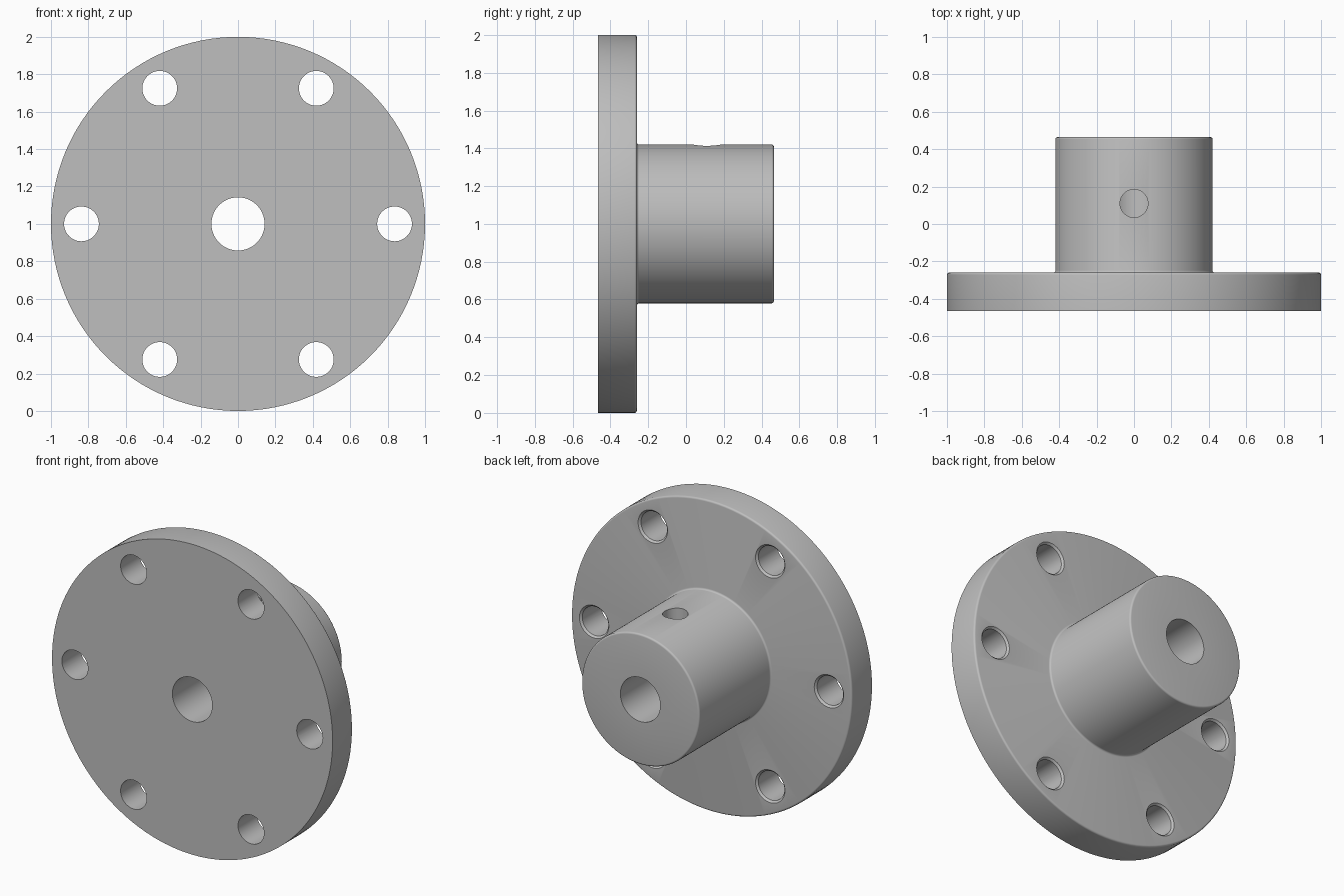
import bpy, bmesh
from math import pi, cos, sin, radians
from mathutils import Matrix, Vector

old = bpy.data.objects.get("Cube")
if old:
    bpy.data.objects.remove(old, do_unlink=True)

SEGMENTS = 128
CENTRE = Vector((0, 0, 1))
FRONT, FLANGE_BACK, HUB_BACK = -0.465, -0.26, 0.465
FLANGE_R, HUB_R, BORE_R = 1.0, 0.42, 0.142
BOLT_R, BOLT_CIRCLE, SCREW_R = 0.093, 0.837, 0.075
ROUND = 0.012

steel = bpy.data.materials.new("plain grey metal")
steel.use_nodes = True
grey = (0.52, 0.52, 0.52, 1)
steel.diffuse_color = grey
steel.node_tree.nodes["Principled BSDF"].inputs["Base Color"].default_value = grey


def arc(r, y, start, end, size=ROUND, steps=4):
    """Rounded corner of the profile, as (radius, y) points."""
    angles = [radians(start + (end - start) * i / steps) for i in range(steps + 1)]
    return [(r + size * cos(a), y + size * sin(a)) for a in angles]


def lathe(name, profile):
    """Revolve a closed (radius, y) profile about the y axis."""
    bm = bmesh.new()
    rings = []
    for i in range(SEGMENTS):
        a = 2 * pi * i / SEGMENTS
        rings.append([bm.verts.new((r * cos(a), y, r * sin(a))) for r, y in profile])
    n = len(profile)
    for i, ring in enumerate(rings):
        after = rings[(i + 1) % SEGMENTS]
        for j in range(n):
            k = (j + 1) % n
            bm.faces.new((ring[j], ring[k], after[k], after[j]))
    bmesh.ops.recalc_face_normals(bm, faces=bm.faces)
    mesh = bpy.data.meshes.new(name)
    bm.to_mesh(mesh)
    bm.free()
    obj = bpy.data.objects.new(name, mesh)
    bpy.context.collection.objects.link(obj)
    return obj


def cutter(name, sections, matrix):
    """Solid of stacked (radius, height) circles along local z."""
    bm = bmesh.new()
    rings = []
    for r, z in sections:
        rings.append(bmesh.ops.create_circle(
            bm, segments=48, radius=r, matrix=Matrix.Translation((0, 0, z)))["verts"])
    for low, high in zip(rings, rings[1:]):
        for i in range(48):
            k = (i + 1) % 48
            bm.faces.new((low[i], low[k], high[k], high[i]))
    bm.faces.new(rings[0])
    bm.faces.new(rings[-1])
    bmesh.ops.recalc_face_normals(bm, faces=bm.faces)
    bm.transform(matrix)
    mesh = bpy.data.meshes.new(name)
    bm.to_mesh(mesh)
    bm.free()
    obj = bpy.data.objects.new(name, mesh)
    bpy.context.collection.objects.link(obj)
    obj.hide_render = True
    return obj


# Flange and hub as one turned body with a through bore
profile = [(BORE_R, FRONT), (FLANGE_R, FRONT)]
profile += arc(FLANGE_R - ROUND, FLANGE_BACK - ROUND, 0, 90)
profile += arc(HUB_R + ROUND, FLANGE_BACK + ROUND, 270, 180)
profile += arc(HUB_R - ROUND, HUB_BACK - ROUND, 0, 90)
profile += [(BORE_R, HUB_BACK)]
body = lathe("flanged_hub", profile)
body.location = CENTRE
body.data.materials.append(steel)

# Six bolt holes with an eased rear edge
along_y = Matrix.Rotation(-pi / 2, 4, "X")
bolt_sections = [(BOLT_R, FRONT - 0.1), (BOLT_R, FLANGE_BACK - ROUND),
                 (BOLT_R + ROUND, FLANGE_BACK), (BOLT_R + ROUND, FLANGE_BACK + 0.05)]
cutters = []
for i in range(6):
    a = i * pi / 3
    place = CENTRE + Vector((cos(a), 0, sin(a))) * BOLT_CIRCLE
    cutters.append(cutter("bolt_hole_cutter", bolt_sections,
                          Matrix.Translation(place) @ along_y))

# Set screw hole from the top of the hub into the bore
cutters.append(cutter("set_screw_hole_cutter", [(SCREW_R, 0), (SCREW_R, HUB_R + 0.1)],
                      Matrix.Translation(CENTRE + Vector((0, 0.11, 0)))))

bpy.context.view_layer.objects.active = body
for obj in bpy.context.selected_objects:
    obj.select_set(False)
body.select_set(True)
for tool in cutters:
    mod = body.modifiers.new("hole", "BOOLEAN")
    mod.operation = "DIFFERENCE"
    mod.solver = "EXACT"
    mod.object = tool
    bpy.ops.object.modifier_apply(modifier=mod.name)
    bpy.data.objects.remove(tool, do_unlink=True)

bpy.ops.object.shade_smooth_by_angle(angle=radians(30))
